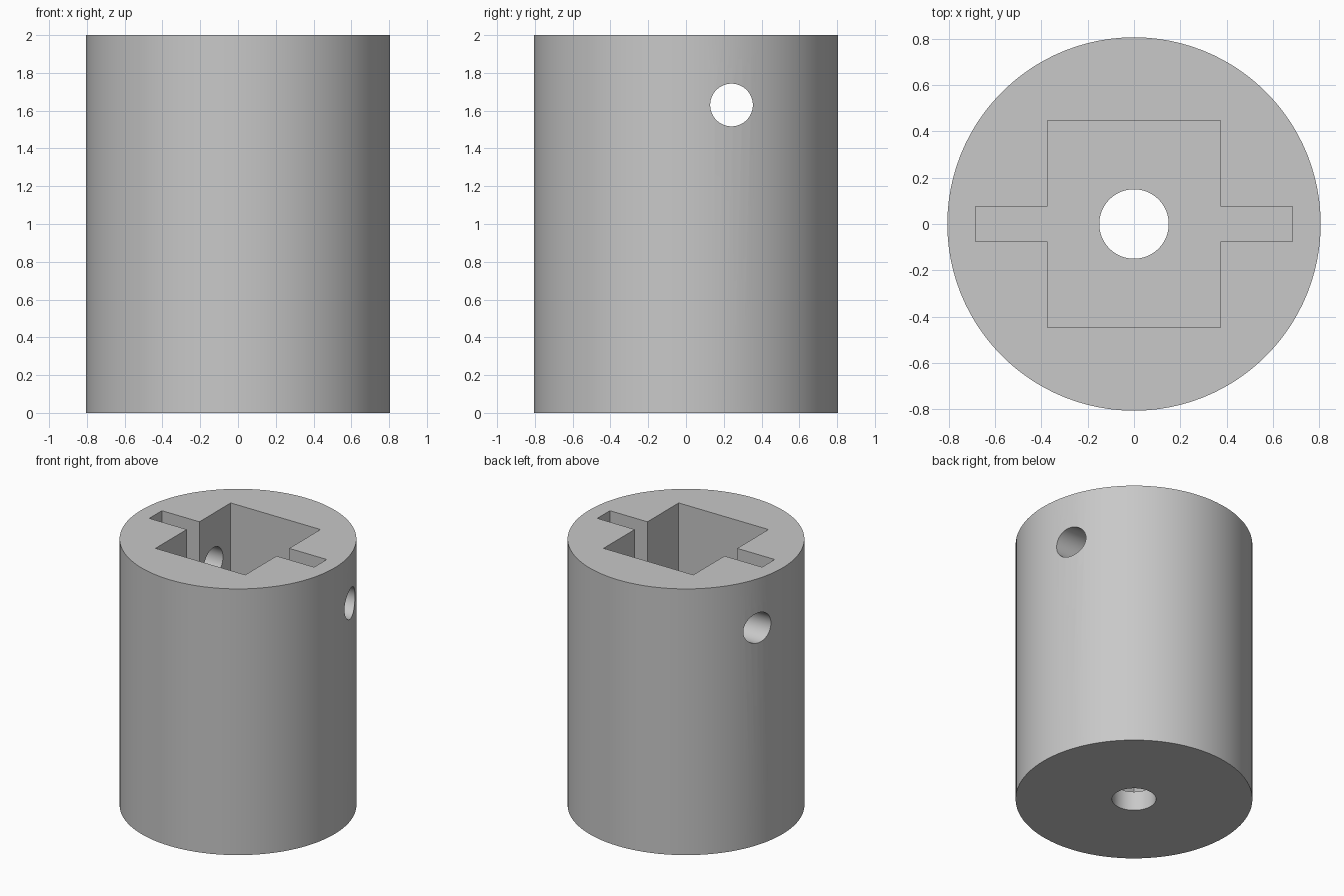
import bpy
import bmesh
import math

cube = bpy.data.objects.get("Cube")
if cube:
    bpy.data.objects.remove(cube, do_unlink=True)

HEIGHT, RADIUS, FLOOR = 2.0, 0.806, 0.145

grey = bpy.data.materials.new("plain grey")
grey.use_nodes = True
grey.diffuse_color = (0.58, 0.58, 0.58, 1)
grey.node_tree.nodes["Principled BSDF"].inputs["Base Color"].default_value = (0.58, 0.58, 0.58, 1)


def cylinder(name, radius, depth, location, sides, rotation=(0, 0, 0)):
    bpy.ops.mesh.primitive_cylinder_add(vertices=sides, radius=radius, depth=depth,
                                        location=location, rotation=rotation)
    obj = bpy.context.object
    obj.name = name
    obj.data.materials.append(grey)
    return obj


def prism(name, outline, bottom, top):
    bm = bmesh.new()
    face = bm.faces.new([bm.verts.new((x, y, bottom)) for x, y in outline])
    grown = bmesh.ops.extrude_face_region(bm, geom=[face])["geom"]
    for v in grown:
        if isinstance(v, bmesh.types.BMVert):
            v.co.z = top
    bmesh.ops.recalc_face_normals(bm, faces=bm.faces[:])
    mesh = bpy.data.meshes.new(name)
    bm.to_mesh(mesh)
    bm.free()
    mesh.materials.append(grey)
    obj = bpy.data.objects.new(name, mesh)
    bpy.context.collection.objects.link(obj)
    return obj


# Round body
body = cylinder("coupling_body", RADIUS, HEIGHT, (0, 0, HEIGHT / 2), 100)

# Rectangular socket with a keyway slot on each side
box_x, box_y, slot_x, slot_y = 0.373, 0.446, 0.685, 0.075
half = [(box_x, -box_y), (box_x, -slot_y), (slot_x, -slot_y),
        (slot_x, slot_y), (box_x, slot_y), (box_x, box_y)]
outline = half + [(-x, -y) for x, y in half]
socket = prism("socket_cutter", outline, FLOOR, HEIGHT + 0.2)

# Shaft hole in the floor and cross hole near the top
shaft = cylinder("shaft_hole_cutter", 0.15, 0.6, (0, 0, 0.1), 64)
cross = cylinder("cross_hole_cutter", 0.113, 2.4, (0, 0.241, 1.63), 64,
                 (0, math.pi / 2, 0))

# Cut the openings
bpy.ops.object.select_all(action="DESELECT")
bpy.context.view_layer.objects.active = body
body.select_set(True)
for cutter in (socket, shaft, cross):
    mod = body.modifiers.new(cutter.name, "BOOLEAN")
    mod.operation = "DIFFERENCE"
    mod.solver = "EXACT"
    mod.object = cutter
    bpy.ops.object.modifier_apply(modifier=mod.name)
    bpy.data.objects.remove(cutter, do_unlink=True)

bpy.ops.object.shade_smooth_by_angle(angle=math.radians(30))
